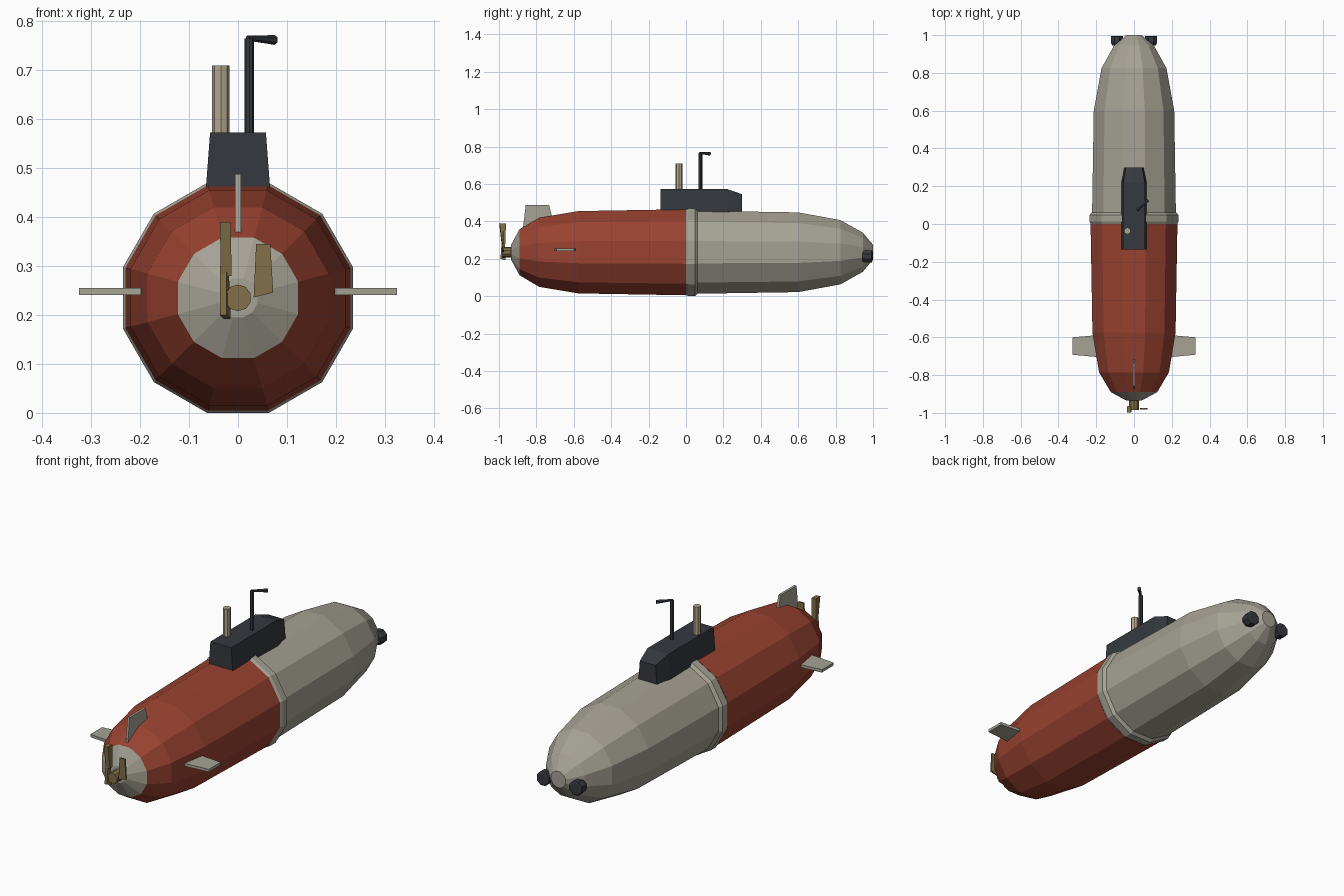
import bpy, bmesh, math
from mathutils import Vector

if "Cube" in bpy.data.objects:
    bpy.data.objects.remove(bpy.data.objects["Cube"])

AXIS_Z = 0.235


def material(name, rgb):
    m = bpy.data.materials.new(name)
    m.diffuse_color = (*rgb, 1)
    m.use_nodes = True
    m.node_tree.nodes["Principled BSDF"].inputs["Base Color"].default_value = m.diffuse_color
    return m


RED = material("red", (0.32, 0.055, 0.03))
GREY = material("warm_grey", (0.38, 0.36, 0.30))
DARK = material("dark", (0.035, 0.04, 0.048))
BRASS = material("brass", (0.22, 0.16, 0.065))
CREAM = material("cream", (0.45, 0.39, 0.27))


def mesh_object(name, rings, mat):
    """Skin a row of equal-sized point rings and cap both ends."""
    bm = bmesh.new()
    rows = [[bm.verts.new(p) for p in ring] for ring in rings]
    for a, b in zip(rows, rows[1:]):
        for i in range(len(a)):
            j = (i + 1) % len(a)
            bm.faces.new((a[i], a[j], b[j], b[i]))
    bm.faces.new(rows[0])
    bm.faces.new(rows[-1])
    bmesh.ops.recalc_face_normals(bm, faces=bm.faces[:])
    me = bpy.data.meshes.new(name)
    bm.to_mesh(me)
    bm.free()
    ob = bpy.data.objects.new(name, me)
    bpy.context.collection.objects.link(ob)
    me.materials.append(mat)
    return ob


def turned(name, profile, mat, sides=12, x=0.0, z=AXIS_Z):
    """Faceted body along y; profile holds (y, flat-to-centre radius)."""
    rings = []
    for y, r in profile:
        R = r / math.cos(math.pi / sides)
        angles = [2 * math.pi * (k + 0.5) / sides for k in range(sides)]
        rings.append([(x + R * math.cos(a), y, z + R * math.sin(a)) for a in angles])
    return mesh_object(name, rings, mat)


def rod(name, start, end, r1, r2, sides, mat):
    start, end = Vector(start), Vector(end)
    d = end - start
    bpy.ops.mesh.primitive_cone_add(vertices=sides, radius1=r1, radius2=r2, depth=d.length,
                                    location=(start + end) / 2,
                                    rotation=d.to_track_quat('Z', 'Y').to_euler())
    ob = bpy.context.object
    ob.name = name
    ob.data.materials.append(mat)
    return ob


def plate(name, outline, offset, mat):
    """Flat plate: outline pushed out half of offset on each side."""
    h = Vector(offset) / 2
    return mesh_object(name, [[Vector(p) - h for p in outline],
                              [Vector(p) + h for p in outline]], mat)


# Hull sections
turned("tail_cap", [(-0.935, 0.04), (-0.89, 0.123)], GREY)
turned("rear_hull", [(-0.89, 0.123), (-0.785, 0.185), (-0.575, 0.22), (0, 0.23)], RED)
turned("hull_collar", [(0.0, 0.229), (0.012, 0.235), (0.048, 0.235), (0.062, 0.222)], GREY)
turned("bow_hull", [(0.05, 0.222), (0.6, 0.213), (0.825, 0.172), (0.945, 0.105), (1.0, 0.04)], GREY)

# Conning tower with sloped, tapered leading end
tower = []
for y, low, high, top in [(-0.135, 0.067, 0.057, 0.573), (0.22, 0.067, 0.057, 0.573),
                          (0.3, 0.052, 0.043, 0.545)]:
    tower.append([(-low, y, 0.44), (low, y, 0.44), (high, y, top), (-high, y, top)])
mesh_object("conning_tower", tower, DARK)

# Mast and periscope
rod("mast", (-0.035, -0.037, 0.55), (-0.035, -0.037, 0.71), 0.018, 0.018, 8, CREAM)
rod("periscope_tube", (0.023, 0.077, 0.55), (0.023, 0.077, 0.765), 0.01, 0.01, 8, DARK)
rod("periscope_head", (0.019, 0.073, 0.766), (0.075, 0.127, 0.762), 0.005, 0.01, 6, DARK)

# Tail fins
for s, side in ((-1, "left"), (1, "right")):
    plate(side + "_fin", [(s * 0.19, -0.705, 0.248), (s * 0.19, -0.588, 0.248),
                          (s * 0.325, -0.6, 0.248), (s * 0.325, -0.692, 0.248)],
          (0, 0, 0.014), GREY)
plate("upper_fin", [(0, -0.872, 0.36), (0, -0.7, 0.36), (0, -0.732, 0.488), (0, -0.857, 0.488)],
      (0.012, 0, 0), GREY)

# Propeller hub and its three offset blades
turned("propeller_hub", [(-0.985, 0.026), (-0.925, 0.026)], BRASS, 10)
plate("upper_blade", [(-0.024, -0.985, 0.28), (-0.024, -0.966, 0.28),
                      (-0.026, -0.964, 0.39), (-0.026, -0.998, 0.39)],
      (0.022, 0.002, 0), BRASS)
plate("lower_blade", [(-0.03, -0.992, 0.20), (-0.022, -0.965, 0.192),
                      (-0.026, -0.97, 0.30), (-0.03, -0.985, 0.30)],
      (0.014, 0, 0), BRASS)
plate("side_blade", [(0.032, -0.977, 0.236), (0.072, -0.977, 0.246),
                     (0.066, -0.977, 0.345), (0.037, -0.977, 0.345)],
      (0, 0.008, 0), BRASS)

# Bow lamps
for s, side in ((-1, "left"), (1, "right")):
    turned(side + "_bow_lamp", [(0.945, 0.026), (0.962, 0.033), (0.993, 0.033), (0.996, 0.026)],
           DARK, 8, s * 0.09, 0.212)
